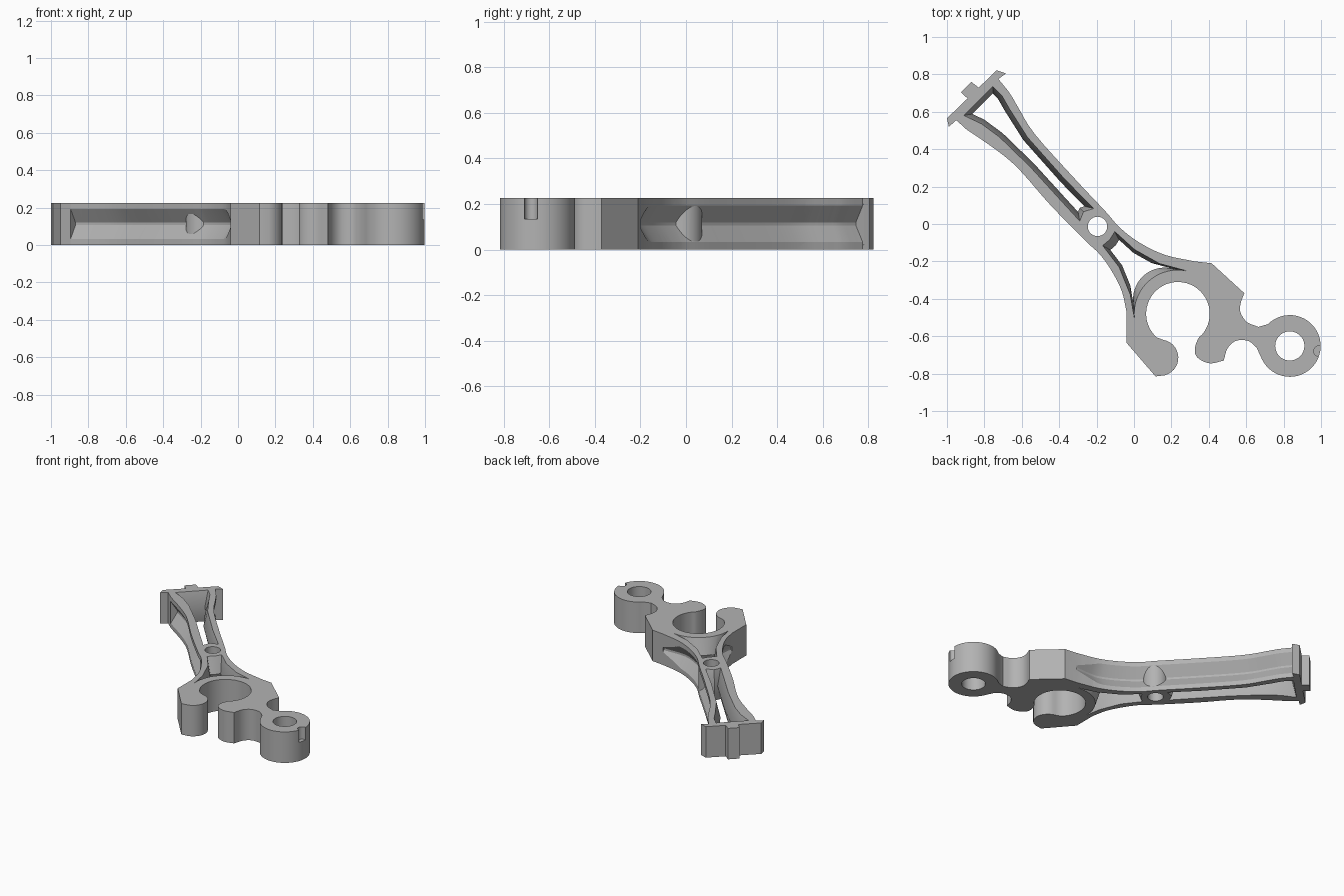
import bpy, bmesh
from math import cos, sin, radians
from mathutils import Vector

cube = bpy.data.objects.get("Cube")
if cube:
    bpy.data.objects.remove(cube, do_unlink=True)

U = 0.01            # plan points are in hundredths
H = 0.225           # overall thickness
MID = H / 2

metal = bpy.data.materials.new("light_grey")
metal.use_nodes = True
grey = (0.45, 0.45, 0.45, 1)
metal.diffuse_color = grey
metal.node_tree.nodes["Principled BSDF"].inputs["Base Color"].default_value = grey


def arc(x, y, r, start, end, n):
    angles = [radians(start + (end - start) * i / n) for i in range(n + 1)]
    return [(x + r * cos(a), y + r * sin(a)) for a in angles]


def curve(points, n=4):
    """Smooth curve through the points."""
    p = [Vector(q) for q in points]
    p = [2 * p[0] - p[1]] + p + [2 * p[-1] - p[-2]]
    out = []
    for a, b, c, d in zip(p, p[1:], p[2:], p[3:]):
        for i in range(n):
            t = i / n
            out.append(0.5 * (2 * b + (c - a) * t + (2 * a - 5 * b + 4 * c - d) * t ** 2
                              + (3 * b - a - 3 * c + d) * t ** 3))
    return [tuple(q) for q in out + [p[-2]]]


def inset(loop, d):
    """Shrink a counter-clockwise loop by d with mitred corners."""
    p = [Vector(q) for q in loop]
    out = []
    for i, q in enumerate(p):
        a, b = (q - p[i - 1]).normalized(), (p[(i + 1) % len(p)] - q).normalized()
        na, nb = Vector((-a.y, a.x)), Vector((-b.y, b.x))
        out.append(q + (na + nb) * d / max(1 + na.dot(nb), 0.4))
    return out


def skin(name, rings):
    """Join rings of 3D points into a closed solid."""
    bm = bmesh.new()
    rows = [[bm.verts.new(p) for p in ring] for ring in rings]
    n = len(rows[0])
    for low, high in zip(rows, rows[1:]):
        for i in range(n):
            j = (i + 1) % n
            bm.faces.new((low[i], low[j], high[j], high[i]))
    bm.faces.new(rows[0][::-1])
    bm.faces.new(rows[-1])
    bmesh.ops.recalc_face_normals(bm, faces=bm.faces)
    mesh = bpy.data.meshes.new(name)
    bm.to_mesh(mesh)
    bm.free()
    mesh.materials.append(metal)
    ob = bpy.data.objects.new(name, mesh)
    bpy.context.collection.objects.link(ob)
    return ob


def layers(name, *levels):
    return skin(name, [[(x * U, y * U, z) for x, y in loop] for loop, z in levels])


def combine(target, tool, operation):
    mod = target.modifiers.new(tool.name, 'BOOLEAN')
    mod.object, mod.operation, mod.solver = tool, operation, 'EXACT'
    bpy.context.view_layer.objects.active = target
    bpy.ops.object.modifier_apply(modifier=mod.name)
    bpy.data.objects.remove(tool, do_unlink=True)


def groove(name, path, side):
    """V-shaped channel along an outer edge, fading out at the far end."""
    pts = [Vector(p) * U for p in path]
    rings = []
    for i, p in enumerate(pts):
        t = (pts[min(i + 1, len(pts) - 1)] - pts[max(i - 1, 0)]).normalized()
        n = Vector((-t.y, t.x)) * side
        left = len(pts) - 1 - i
        d = 0.047 * min(1, 0.15 + left * 0.2)
        tall = 0.007 + 1.55 * (d + 0.01)
        out, deep = p - n * 0.01, p + n * d
        rings.append([(out.x, out.y, MID - tall), (deep.x, deep.y, MID - 0.007),
                      (deep.x, deep.y, MID + 0.007), (out.x, out.y, MID + tall)])
    return skin(name, rings)


# Plan outline, counter-clockwise from the end plate
left_edge = curve([(-89.5, 50.5), (-77, 42), (-66.5, 34), (-58.5, 26), (-45, 10.5),
                   (-26.5, -8.5), (-18.5, -16), (-12, -25), (-6.5, -36), (-4, -47)])
right_edge = curve([(32.5, -20), (16.5, -16.5), (3, -10), (-7.5, -2), (-15.5, 7),
                    (-31.5, 24), (-53, 48), (-62, 62.5), (-66.5, 70), (-72.5, 77.5)])
right_jaw = curve([(36.5, -59), (34.2, -61.5), (32.5, -67), (34, -71.5), (40.5, -74.5), (48, -73)])
neck_low = curve([(48, -73), (50, -66.5), (54.5, -62.5), (61, -62.5), (65.5, -66)])
neck_high = curve([(66.5, -55), (60.5, -52.5), (57, -47.5), (57, -42.5), (59, -37)])
plate_low = [(-100, 56.5), (-99, 52), (-95, 55.5)]
plate_high = [(-68.5, 80.5), (-73.5, 82.2)]
tab = [(-83, 72.9), (-87, 76), (-92.5, 70.5), (-89, 67.1)]
outline = (plate_low + left_edge + [(-4, -63.5), (11.5, -81.5)]
           + arc(14, -71.5, 9.7, -75, 80, 14)
           + arc(23.5, -48, 17, 228, -36, 36)
           + right_jaw + neck_low[1:]
           + arc(83.3, -65.2, 16.5, 206, 495, 40)
           + neck_high + [(41.5, -21)] + right_edge + plate_high + tab)
body = layers("lever_arm", (outline, 0), (outline, H))

# Side channels
combine(body, groove("left_channel", left_edge, 1), 'DIFFERENCE')
combine(body, groove("right_channel", right_edge[::-1], -1), 'DIFFERENCE')

# Long window between the rails, narrowing to the middle
window = [(-91, 58), (-81.5, 53.5), (-72, 46.5), (-55.5, 30.5), (-40, 13.5), (-29, 1.5),
          (-27, 6.5), (-21.5, 8.3), (-37, 24), (-57, 46.5), (-66.5, 61.5), (-70.5, 68.5),
          (-75.5, 73.5)]
combine(body, layers("long_window", (window, -0.001), (inset(window, 2.7), MID),
                     (window, H + 0.001)), 'DIFFERENCE')

# Three-cornered window beside the clamp ring
gap = ([(-16.8, -11.5), (-8, -23), (-2, -37.8)]
       + arc(23.5, -48, 23.4, 187, 78, 18)
       + [(13.8, -21.2), (0.4, -13.7), (-10.3, -4), (-13, -8.3)])
centre = Vector((-2, -20))
narrow = [centre + (Vector(p) - centre) * 0.72 for p in gap]
combine(body, layers("corner_window", (gap, -0.001), (narrow, MID), (gap, H + 0.001)),
        'DIFFERENCE')


def disc(name, x, y, r, low, high):
    loop = arc(x, y, r, 0, 360, 40)[:-1]
    return layers(name, (loop, low), (loop, high))


# Pivot hub and round holes
combine(body, disc("hub", -19.5, -1.3, 8.4, 0.01, H - 0.01), 'UNION')
combine(body, disc("hub_hole", -19.5, -1.3, 5.2, -0.1, H + 0.1), 'DIFFERENCE')
combine(body, disc("ring_hole", 83.3, -65.2, 7.8, -0.1, H + 0.1), 'DIFFERENCE')
combine(body, disc("rim_notch", 99, -68, 2.9, 0.135, H + 0.1), 'DIFFERENCE')

bpy.ops.object.select_all(action='DESELECT')
body.select_set(True)
bpy.context.view_layer.objects.active = body
bpy.ops.object.shade_smooth_by_angle(angle=radians(28))
